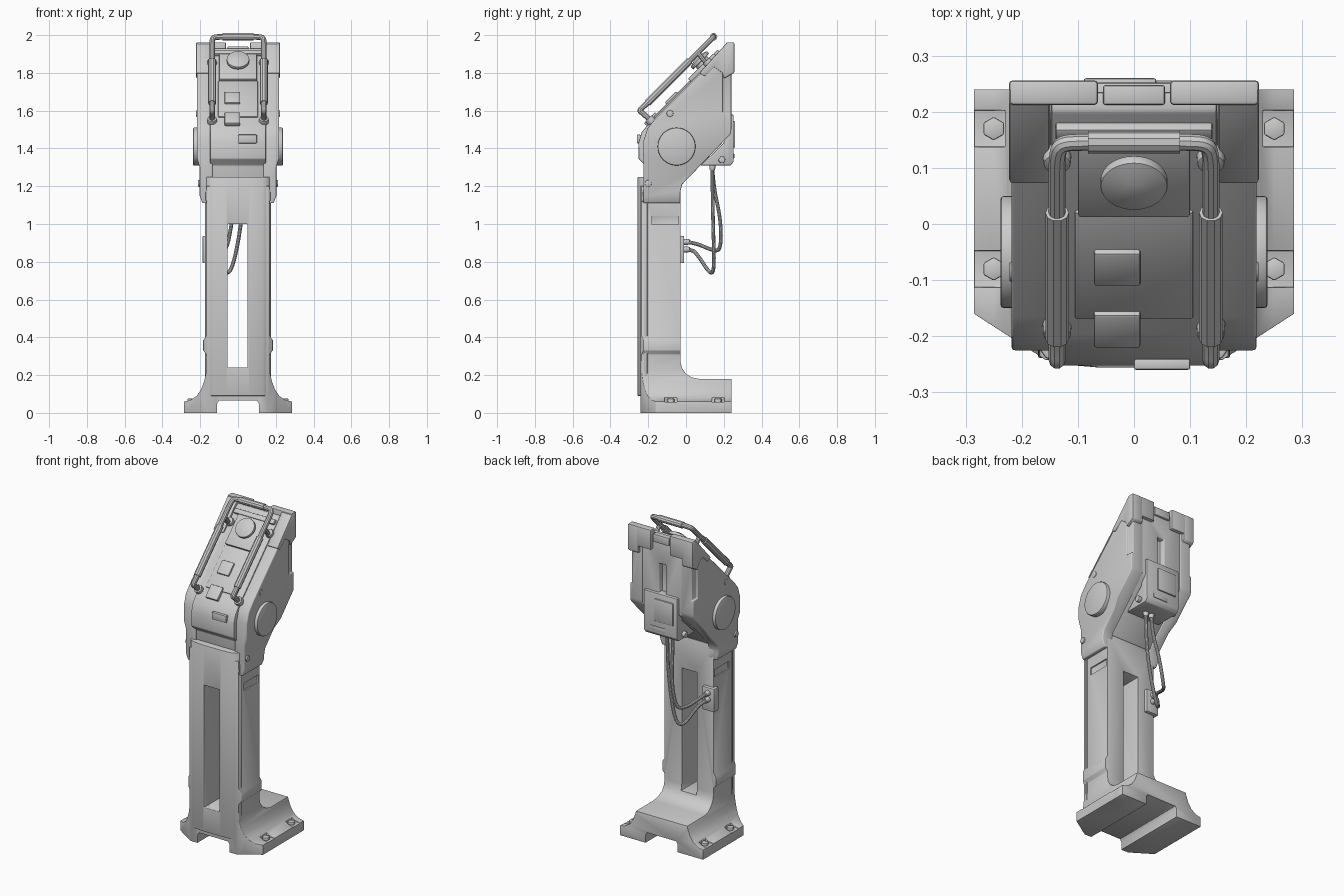
import bpy, bmesh, math
from mathutils import Matrix, Vector

cube = bpy.data.objects.get("Cube")
if cube:
    bpy.data.objects.remove(cube, do_unlink=True)


def finish(obj, bevel=0.0, mirror=False, segments=2):
    """Bevel, mirror across x, bake and smooth an object."""
    bpy.ops.object.select_all(action='DESELECT')
    bpy.context.view_layer.objects.active = obj
    obj.select_set(True)
    if bevel:
        mod = obj.modifiers.new("Bevel", 'BEVEL')
        mod.width, mod.segments = bevel, segments
        mod.limit_method, mod.angle_limit = 'ANGLE', math.radians(35)
    if mirror:
        mod = obj.modifiers.new("Mirror", 'MIRROR')
        mod.use_clip = False
        mod.merge_threshold = 0.00001
    bpy.ops.object.convert(target='MESH')
    bpy.ops.object.shade_smooth_by_angle(angle=math.radians(35))
    return obj


def to_object(name, bm):
    bmesh.ops.recalc_face_normals(bm, faces=bm.faces)
    mesh = bpy.data.meshes.new(name)
    bm.to_mesh(mesh)
    bm.free()
    obj = bpy.data.objects.new(name, mesh)
    bpy.context.collection.objects.link(obj)
    return obj


def prism(name, points, axis, start, end):
    """Extrude a 2D outline along a world axis."""
    place = {'x': lambda a, b: (start, a, b),
             'y': lambda a, b: (a, start, b),
             'z': lambda a, b: (a, b, start)}[axis]
    bm = bmesh.new()
    face = bm.faces.new([bm.verts.new(place(*p)) for p in points])
    moved = bmesh.ops.extrude_face_region(bm, geom=[face])['geom']
    step = Vector([(end - start) * (axis == a) for a in 'xyz'])
    bmesh.ops.translate(bm, vec=step, verts=[v for v in moved if isinstance(v, bmesh.types.BMVert)])
    return to_object(name, bm)


def both_sides(half):
    """Mirror half an outline (x > 0) into a closed outline."""
    return half + [(-x, b) for x, b in reversed(half)]


def box(name, center, size, frame=Matrix()):
    bm = bmesh.new()
    bmesh.ops.create_cube(bm, size=1, matrix=frame @ Matrix.Translation(center) @ Matrix.Diagonal((*size, 1)))
    return to_object(name, bm)


def cone(name, frame, r1, r2, depth, sides=32):
    """A cylinder or cone standing on its frame's origin."""
    bm = bmesh.new()
    bmesh.ops.create_cone(bm, cap_ends=True, segments=sides, radius1=r1, radius2=r2,
                          depth=depth, matrix=frame @ Matrix.Translation((0, 0, depth / 2)))
    return to_object(name, bm)


def combine(obj, other, operation):
    other.hide_render = True
    mod = obj.modifiers.new("Boolean", 'BOOLEAN')
    mod.operation, mod.object, mod.solver = operation, other, 'EXACT'
    bpy.context.view_layer.objects.active = obj
    bpy.ops.object.modifier_apply(modifier=mod.name)
    bpy.data.objects.remove(other, do_unlink=True)


def tube(name, points, radius, mirror=False):
    curve = bpy.data.curves.new(name, 'CURVE')
    curve.dimensions = '3D'
    curve.bevel_depth, curve.bevel_resolution = radius, 3
    curve.use_fill_caps = True
    spline = curve.splines.new('NURBS')
    spline.points.add(len(points) - 1)
    for p, co in zip(spline.points, points):
        p.co = (*co, 1)
    spline.order_u, spline.use_endpoint_u, spline.resolution_u = 3, True, 6
    obj = bpy.data.objects.new(name, curve)
    bpy.context.collection.objects.link(obj)
    return finish(obj, mirror=mirror)


def on_slope(x, y):
    """Frame on the sloping face: local y runs uphill, local z points out."""
    return Matrix.Translation((x, y, y + 1.73)) @ Matrix.Rotation(math.radians(45), 4, 'X')


def facing(axis, pos):
    return Matrix.Translation(pos) @ Vector(axis).to_track_quat('Z', 'Y').to_matrix().to_4x4()


def slot_cutter():
    slot = prism("slot_cutter", [(-.055, .24), (.05, .24), (.05, 1), (-.055, 1)], 'y', -.4, .1)
    return slot


# Stand: the front, side and plan outlines intersected
stand = prism("stand", both_sides([
    (.1, .065), (.11, .05), (.11, 0), (.285, 0), (.285, .06), (.25, .068), (.218, .09), (.195, .125), (.18, .165),
    (.17, .21), (.168, .31), (.184, .33), (.184, .385), (.168, .41), (.168, 1.2)][::-1]), 'y', -.3, .3)
combine(stand, prism("side_outline", [
    (-.242, 0), (.24, 0), (.24, .18), (.07, .18), (.03, .188), (-.003, .21), (-.023, .24),
    (-.03, .28), (-.03, 1.3), (-.242, 1.3)], 'x', -.4, .4), 'INTERSECT')
combine(stand, prism("plan_outline", both_sides([
    (.145, -.25), (.2, -.215), (.285, -.16), (.285, .245)]), 'z', -.1, 1.4), 'INTERSECT')
combine(stand, slot_cutter(), 'DIFFERENCE')
for s in (-1, 1):
    combine(stand, box("side_notch", (s * .17, -.11, 1.02), (.02, .14, .045)), 'DIFFERENCE')
    for y in (.17, -.08):
        combine(stand, box("bolt_pocket", (s * .26, y, .088), (.06, .065, .06)), 'DIFFERENCE')
finish(stand, .004)

# Rounded front cover with the same slot
cover = prism("front_cover", both_sides([
    (.06, -.256), (.13, -.25), (.158, -.238), (.174, -.215), (.174, -.205)]), 'z', .09, 1.25)
combine(cover, slot_cutter(), 'DIFFERENCE')
finish(cover, .004)
finish(prism("upper_collar", [(-.24, 1.12), (-.03, 1.12), (-.03, 1.2), (-.21, 1.25)], 'x', -.171, .171), .004)

# Foot bolts
for label, y in (("rear", .17), ("front", -.08)):
    finish(cone(label + "_foot_bolt", Matrix.Translation((.25, y, .05)), .021, .021, .025, 6), .003, True)

# Head core
core = prism("head_core", [
    (-.215, 1.2), (-.03, 1.2), (0, 1.24), (.235, 1.475), (.235, 1.93), (.2, 1.93), (-.195, 1.535),
    (-.235, 1.485), (-.252, 1.43), (-.252, 1.345), (-.215, 1.31)], 'x', -.148, .148)
combine(core, box("rear_slot", (0, .23, 1.66), (.045, .06, .2)), 'DIFFERENCE')
finish(core, .006)

# Head side shells, tapering in where they clasp the column
shell = prism("head_side_shell", [
    (-.225, 1.11), (-.03, 1.11), (-.03, 1.17), (-.02, 1.21), (.235, 1.475), (.24, 1.5), (.24, 1.92),
    (.2, 1.92), (-.165, 1.555), (-.205, 1.505), (-.225, 1.44)], 'x', .135, .25)
combine(shell, prism("shell_outline", [
    (.12, 1.1), (.185, 1.1), (.203, 1.15), (.203, 1.3), (.218, 1.35), (.218, 2), (.12, 2)],
    'y', -.3, .3), 'INTERSECT')
combine(shell, box("side_recess", (.222, .22, 1.69), (.03, .05, .2)), 'DIFFERENCE')
finish(shell, .012, True, 3)

# Pivot discs and small fasteners
finish(cone("pivot_disc", facing((1, 0, 0), (.19, -.05, 1.41)), .1, .1, .048, 40), .006, True)
for label, x, y, z in (("lower", .19, -.2, 1.215), ("upper", .2, -.085, 1.585), ("rear", .115, .19, 1.34)):
    finish(cone(label + "_side_bolt", facing((1, 0, 0), (x, y, z)), .018, .018, .022, 12), .003, True)

# Corner guards around the head's top
guard = prism("corner_guard", [
    (.07, 1.8), (.1, 1.78), (.15, 1.83), (.19, 1.8), (.2, 1.77), (.256, 1.8), (.256, 1.962), (.215, 1.958)],
    'x', .15, .223)
finish(guard, .007, True)
finish(box("rear_guard", (.143, .234, 1.9), (.158, .044, .124)), .007, True)
finish(box("top_tab", (0, .23, 1.915), (.11, .035, .05)), .004)

# Sloping control panel
slope = on_slope(0, 0)
finish(box("control_panel", (0, -.1, .001), (.105 * 2, .27, .012), slope), .004)
finish(box("button_plate", (0, .13, .008), (.2, .19, .024), slope), .005)
finish(box("panel_top_frame", (0, .24, .005), (.28, .03, .025), slope), .005)
for label, y in (("upper", -.07), ("lower", -.18)):
    finish(box(label + "_switch", (-.03, 0, .007), (.083, .083, .022), on_slope(0, y)), .005)
finish(box("front_latch", (.05, -.25, 1.45), (.1, .02, .045)), .004)

# Mushroom push button
base = on_slope(0, .105)
finish(cone("button_stem", base, .045, .04, .04))
finish(cone("button_cap", base @ Matrix.Translation((0, 0, .035)), .06, .06, .02), .004)
finish(cone("button_dome", base @ Matrix.Translation((0, 0, .055)), .057, .02, .012))

# Guard handle with thicker grips
h = 1.845
tube("handle_frame", [
    (.137, -.18, 1.54), (.137, -.225, 1.585), (.137, -.25, 1.6), (.137, -.22, h - .22),
    (.137, -.15, h - .15), (.137, .08, h + .08), (.137, .125, h + .125), (.13, .143, h + .143),
    (.1, .146, h + .146), (0, .146, h + .146)], .015, True)
tube("side_grip", [(.137, -.205, h - .205), (.137, .02, h + .02)], .021, True)
tube("top_grip", [(-.082, .146, h + .146), (.082, .146, h + .146)], .02)
tube("handle_strut", [(.137, .13, 1.82), (.137, .063, h + .063)], .013, True)
for label, y in (("lower", -.185), ("upper", .12)):
    finish(cone(label + "_handle_socket", on_slope(.137, y) @ Matrix.Translation((0, 0, -.01)),
                .026, .024, .03, 20), .003, True)

# Rear connection box and its lid
finish(prism("rear_box", [(.075, 1.31), (.235, 1.31), (.252, 1.33), (.252, 1.58), (.2, 1.58), (.2, 1.43)],
             'x', -.115, .115), .006)
finish(box("rear_box_lid", (-.025, .252, 1.475), (.13, .016, .14)), .005)
finish(box("rear_box_label", (.02, .251, 1.36), (.1, .01, .025)), .003)

# Column socket and hanging cables
finish(box("cable_socket", (-.145, -.032, .865), (.085, .044, .145)), .005)
for label, z in (("upper", .905), ("lower", .865)):
    finish(cone(label + "_plug", facing((0, 1, 0), (-.145, -.015, z)), .017, .014, .035, 16), .002)
for label, x in (("left", .03), ("right", -.01)):
    finish(cone(label + "_gland", facing((0, 0, -1), (x, .14, 1.315)), .017, .014, .03, 16), .002)
tube("long_cable", [(.03, .14, 1.3), (.03, .14, 1.15), (.01, .145, .95), (-.03, .15, .76), (-.07, .13, .73),
                    (-.12, .06, .84), (-.145, .03, .865), (-.145, -.01, .865)], .01)
tube("short_cable", [(-.01, .14, 1.3), (-.01, .145, 1.2), (-.03, .185, 1.02), (-.06, .185, .86), (-.1, .14, .86),
                     (-.14, .05, .9), (-.145, 0, .905)], .01)
